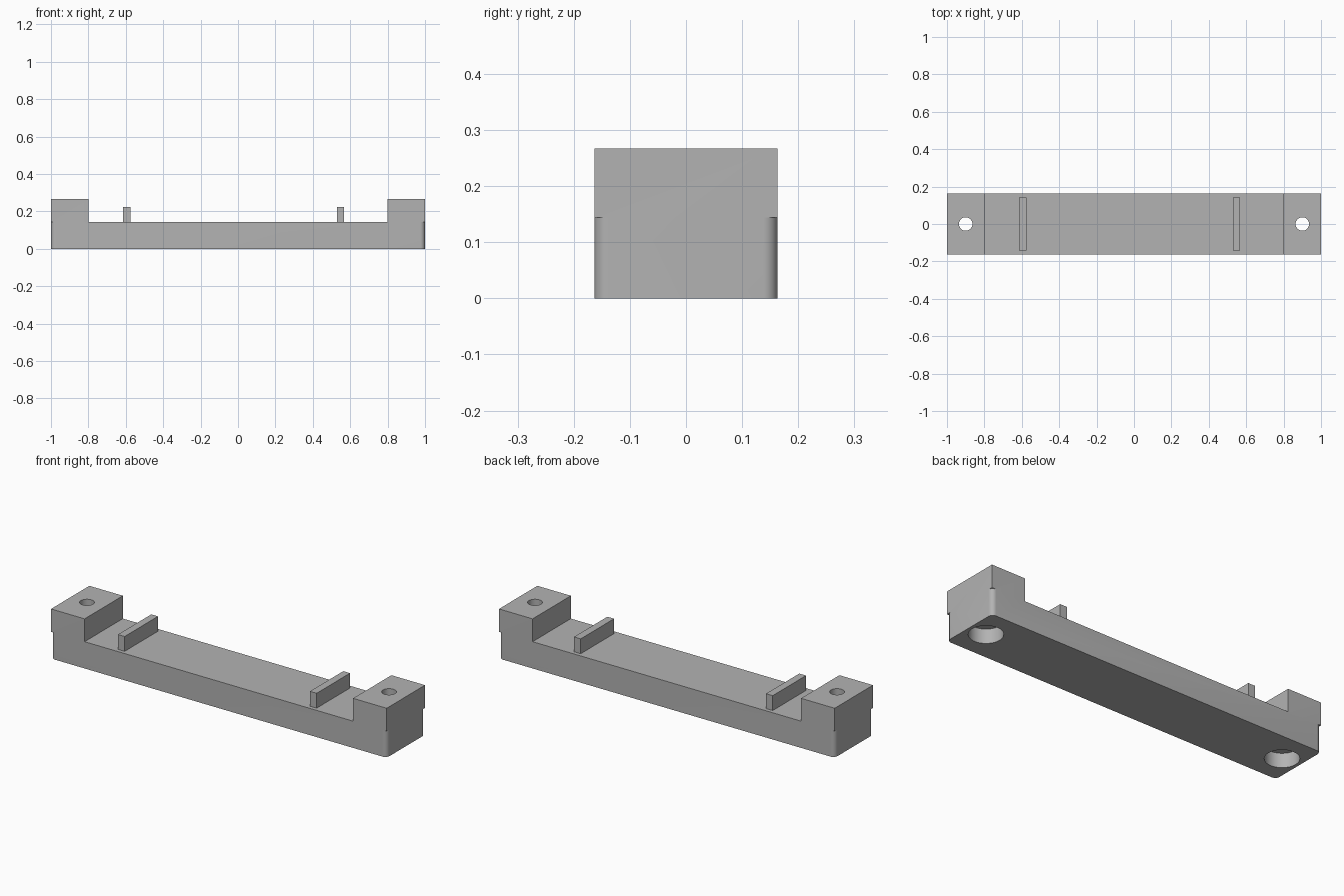
import bpy, bmesh
from mathutils import Matrix

default = bpy.data.objects.get("Cube")
if default:
    bpy.data.objects.remove(default, do_unlink=True)

HALF_DEPTH = 0.163
BASE_TOP = 0.144
BLOCK_TOP = 0.267

grey = bpy.data.materials.new("plain grey")
grey.use_nodes = True
colour = (0.45, 0.45, 0.45, 1)
grey.diffuse_color = colour
grey.node_tree.nodes["Principled BSDF"].inputs["Base Color"].default_value = colour


def finish(name, bm):
    mesh = bpy.data.meshes.new(name)
    bm.to_mesh(mesh)
    bm.free()
    mesh.materials.append(grey)
    obj = bpy.data.objects.new(name, mesh)
    bpy.context.collection.objects.link(obj)
    return obj


def box(name, x0, x1, half_depth, z0, z1, corner=0):
    bm = bmesh.new()
    bmesh.ops.create_cube(bm, size=1)
    for v in bm.verts:
        v.co.x = x1 if v.co.x > 0 else x0
        v.co.y = half_depth if v.co.y > 0 else -half_depth
        v.co.z = z1 if v.co.z > 0 else z0
    if corner:
        uprights = [e for e in bm.edges
                    if abs(e.verts[0].co.z - e.verts[1].co.z) > 0.01]
        bmesh.ops.bevel(bm, geom=uprights, offset=corner, segments=8,
                        profile=0.5, affect='EDGES')
    return finish(name, bm)


def cylinder(name, x, radius, z0, z1):
    bm = bmesh.new()
    bmesh.ops.create_cone(bm, cap_ends=True, segments=48, radius1=radius,
                          radius2=radius, depth=z1 - z0,
                          matrix=Matrix.Translation((x, 0, (z0 + z1) / 2)))
    return finish(name, bm)


def combine(target, tool, operation):
    mod = target.modifiers.new(tool.name, 'BOOLEAN')
    mod.operation = operation
    mod.solver = 'EXACT'
    mod.object = tool
    bpy.context.view_layer.objects.active = target
    bpy.ops.object.modifier_apply(modifier=mod.name)
    bpy.data.objects.remove(tool, do_unlink=True)


# Long base with rounded upright corners
bracket = box("mounting_bracket", -1, 1, HALF_DEPTH, 0, BASE_TOP, corner=0.025)

# Square raised blocks at both ends
for side, x0, x1 in (("right", -1, -0.8), ("left", 0.8, 1)):
    combine(bracket, box(side + "_block", x0, x1, HALF_DEPTH, BASE_TOP, BLOCK_TOP), 'UNION')

# Stepped screw holes, wide from below and narrow above
for x in (-0.9, 0.9):
    combine(bracket, cylinder("counterbore", x, 0.083, -0.05, 0.077), 'DIFFERENCE')
    combine(bracket, cylinder("screw_hole", x, 0.036, 0.05, 0.3), 'DIFFERENCE')

# Thin upright ribs across the base
ribs = [box(side + "_rib", x - 0.02, x + 0.02, 0.142, BASE_TOP, 0.224)
        for side, x in (("right", -0.596), ("left", 0.548))]

# Smooth the round surfaces and keep sharp edges
bpy.ops.object.select_all(action='DESELECT')
bracket.select_set(True)
bpy.context.view_layer.objects.active = bracket
bpy.ops.object.shade_smooth_by_angle(angle=0.6)
